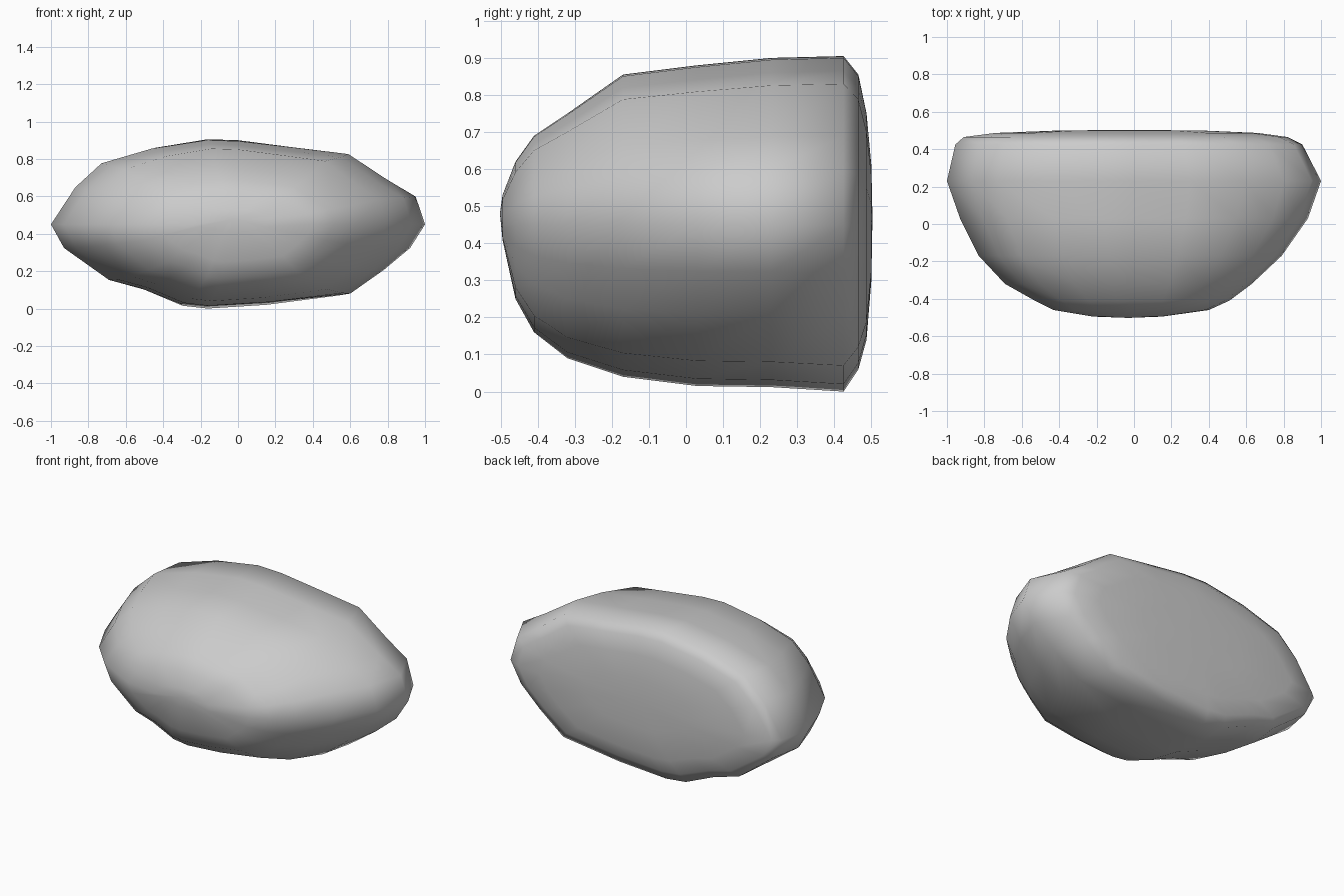
import bpy, bmesh

if "Cube" in bpy.data.objects:
    bpy.data.objects.remove(bpy.data.objects["Cube"])

# Outline of the boulder seen from the front (x, z), counter-clockwise from the right tip
OUTLINE = [(1, .45), (.95, .60), (.80, .69), (.59, .83), (.30, .865), (0, .90), (-.17, .905),
           (-.46, .86), (-.73, .78), (-.87, .65), (-1, .45), (-.93, .32), (-.69, .145),
           (-.52, .10), (-.31, .015), (-.17, 0), (.17, .02), (.60, .07), (.78, .20), (.92, .32)]
MID = .45

# Slices front to back: y, left reach, right reach, lowest z, highest z
SLICES = [(-.495, .22, .15, .41, .53),
          (-.46, .43, .40, .25, .62),
          (-.41, .53, .51, .16, .69),
          (-.32, .69, .63, .09, .75),
          (-.17, .83, .79, .04, .855),
          (.03, .93, .93, .015, .88),
          (.23, 1.0, 1.0, .012, .90),
          (.425, .955, .90, .00, .905),
          (.465, .91, .82, .06, .855),
          (.487, .74, .66, .14, .75),
          (.50, .40, .36, .30, .61)]

bm = bmesh.new()


def ring(y, left, right, low, high):
    verts = []
    for x, z in OUTLINE:
        px = x * (right if x > 0 else left)
        if z > MID:
            pz = MID + (z - MID) * (high - MID) / (.905 - MID)
        else:
            pz = MID - (MID - z) * (MID - low) / MID
        verts.append(bm.verts.new((px, y, pz)))
    return verts


# Skin between neighbouring slices
rings = [ring(*s) for s in SLICES]
n = len(OUTLINE)
for a, b in zip(rings, rings[1:]):
    for i in range(n):
        j = (i + 1) % n
        bm.faces.new((a[i], a[j], b[j], b[i]))

# Blunt nose and flat back close with a fan to one point
for loop, y, z in ((rings[0], -.502, .48), (rings[-1], .503, .47)):
    tip = bm.verts.new((-.03, y, z))
    for i in range(n):
        bm.faces.new((loop[i], loop[(i + 1) % n], tip))

bmesh.ops.recalc_face_normals(bm, faces=bm.faces)
for f in bm.faces:
    f.smooth = True
mesh = bpy.data.meshes.new("boulder")
bm.to_mesh(mesh)
bm.free()
boulder = bpy.data.objects.new("boulder", mesh)
bpy.context.collection.objects.link(boulder)
